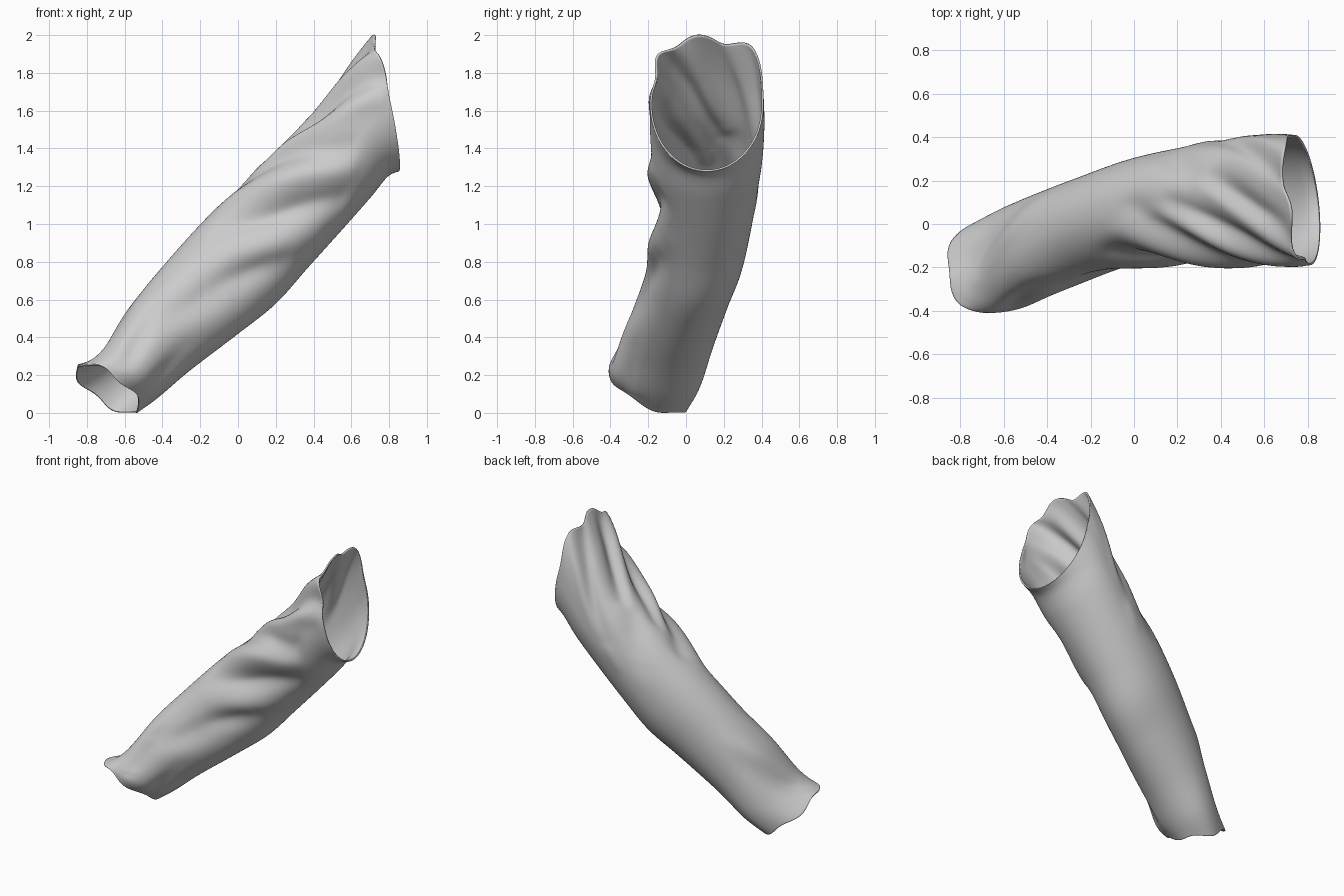
import bpy, bmesh, math
from mathutils import Vector

if "Cube" in bpy.data.objects:
    bpy.data.objects.remove(bpy.data.objects["Cube"])

# Rings from cuff to shoulder: upper x,z | lower x,z | front y, back y | front lean x,z | squareness of upper half
RINGS = [
    (-.86, .23, -.52, .03, -.41, .01, .00, .09, 2.2),
    (-.71, .34, -.42, .09, -.40, .08, .00, .05, 2.2),
    (-.55, .59, -.25, .23, -.33, .15, .00, .02, 2.2),
    (-.37, .81, .00, .42, -.25, .23, .00, .00, 2.1),
    (-.18, 1.02, .20, .58, -.20, .30, .00, .00, 2.1),
    (.02, 1.22, .37, .77, -.18, .345, .00, .00, 2.2),
    (.22, 1.42, .55, .97, -.185, .38, .00, .00, 2.3),
    (.40, 1.58, .70, 1.14, -.19, .405, .01, .00, 2.5),
    (.56, 1.80, .79, 1.25, -.19, .415, .02, .00, 2.8),
    (.70, 1.99, .85, 1.28, -.19, .41, .035, .00, 3.2),
]
# Folds: start ring, start angle, end ring, end angle, half width (deg), height. 0 = top, 90 = front
FOLDS = [
    (4.2, 48, 6.3, 122, 13, -.050),
    (4.0, 80, 5.4, 130, 14, .022),
    (4.9, 0, 7.2, 85, 12, -.035),
    (4.6, 25, 6.9, 105, 11, .022),
    (5.8, 0, 9.2, 72, 10, -.042),
    (5.4, 8, 8.6, 80, 9, .018),
    (6.8, -22, 9.2, 38, 10, -.038),
    (6.4, -15, 9.2, 55, 8, .018),
    (6.2, -78, 9.3, -12, 10, -.030),
    (5.6, -88, 9.3, -35, 9, .014),
    (5.2, -60, 6.4, -20, 14, -.022),
    (3.2, 85, 4.6, 120, 14, -.032),
    (2.2, 70, 3.4, 110, 16, -.022),
    (1.0, 85, 1.9, 60, 14, -.025),
    (0.2, 35, 1.8, -45, 14, -.020),
    (0.9, 20, 2.4, -40, 12, .012),
    (0.6, 150, 2.0, 125, 14, -.018),
]
ROWS, SIDES = 110, 112


def spline(s):
    """Smooth blend of the ring parameters at position s."""
    i = min(int(s), len(RINGS) - 2)
    t = s - i
    a, b, c, d = (RINGS[max(0, min(k, len(RINGS) - 1))] for k in (i - 1, i, i + 1, i + 2))
    return [.5 * (2*q + (r - p)*t + (2*p - 5*q + 4*r - w)*t*t + (3*q - p - 3*r + w)*t**3)
            for p, q, r, w in zip(a, b, c, d)]


def fold_height(s, deg):
    """Sum of soft ridges and grooves, with one ring counted as 40 degrees."""
    h = 0
    for s0, a0, s1, a1, width, height in FOLDS:
        mid = (a0 + a1) / 2
        a = (deg - mid + 180) % 360 - 180 + mid
        dx, dy = (s1 - s0) * 40, a1 - a0
        px, py = (s - s0) * 40, a - a0
        t = max(0, min(1, (px*dx + py*dy) / (dx*dx + dy*dy)))
        dist = math.hypot(px - t*dx, py - t*dy)
        taper = .45 + .55 * math.sin(math.pi * t)
        h += height * taper * math.exp(-(dist / width) ** 2)
    return h


def sleeve_point(s, ang):
    tx, tz, bx, bz, yf, yk, lx, lz, n = spline(s)
    mid = Vector(((tx + bx)/2, (yf + yk)/2, (tz + bz)/2))
    up = Vector(((tx - bx)/2, 0, (tz - bz)/2))
    front = Vector((lx, (yf - yk)/2, lz))
    c, si = math.cos(ang), math.sin(ang)
    if c < 0:
        n = 2
    r = (abs(c)**n + abs(si)**n) ** (-1/n)
    out = up * (c * r) + front * (si * r)
    p = mid + out + out.normalized() * fold_height(s, math.degrees(ang))
    # ragged edges at the two openings
    along = Vector((.7, .1, .7))
    top = max(0, c)
    p += along * (.022 * math.sin(6*ang + .6) * top * max(0, s - 8))
    p += along * (.012 * math.sin(5*ang + 1) * max(0, 1 - s))
    return p


# Sleeve tube, open at both ends
bm = bmesh.new()
grid = [[bm.verts.new(sleeve_point(9 * i / (ROWS - 1), 2 * math.pi * j / SIDES))
         for j in range(SIDES)] for i in range(ROWS)]
for i in range(ROWS - 1):
    for j in range(SIDES):
        k = (j + 1) % SIDES
        bm.faces.new((grid[i][j], grid[i][k], grid[i+1][k], grid[i+1][j]))
bmesh.ops.recalc_face_normals(bm, faces=bm.faces)
low = min(v.co.z for v in bm.verts)
bmesh.ops.translate(bm, verts=bm.verts, vec=(0, 0, -low))
mesh = bpy.data.meshes.new("sleeve")
bm.to_mesh(mesh)
bm.free()
sleeve = bpy.data.objects.new("sleeve", mesh)
bpy.context.collection.objects.link(sleeve)

# Thin cloth, smooth shading
bpy.context.view_layer.objects.active = sleeve
sleeve.select_set(True)
bpy.ops.object.shade_smooth_by_angle(angle=math.radians(50))
cloth = sleeve.modifiers.new("cloth_thickness", 'SOLIDIFY')
cloth.thickness = .01
cloth.offset = -1
